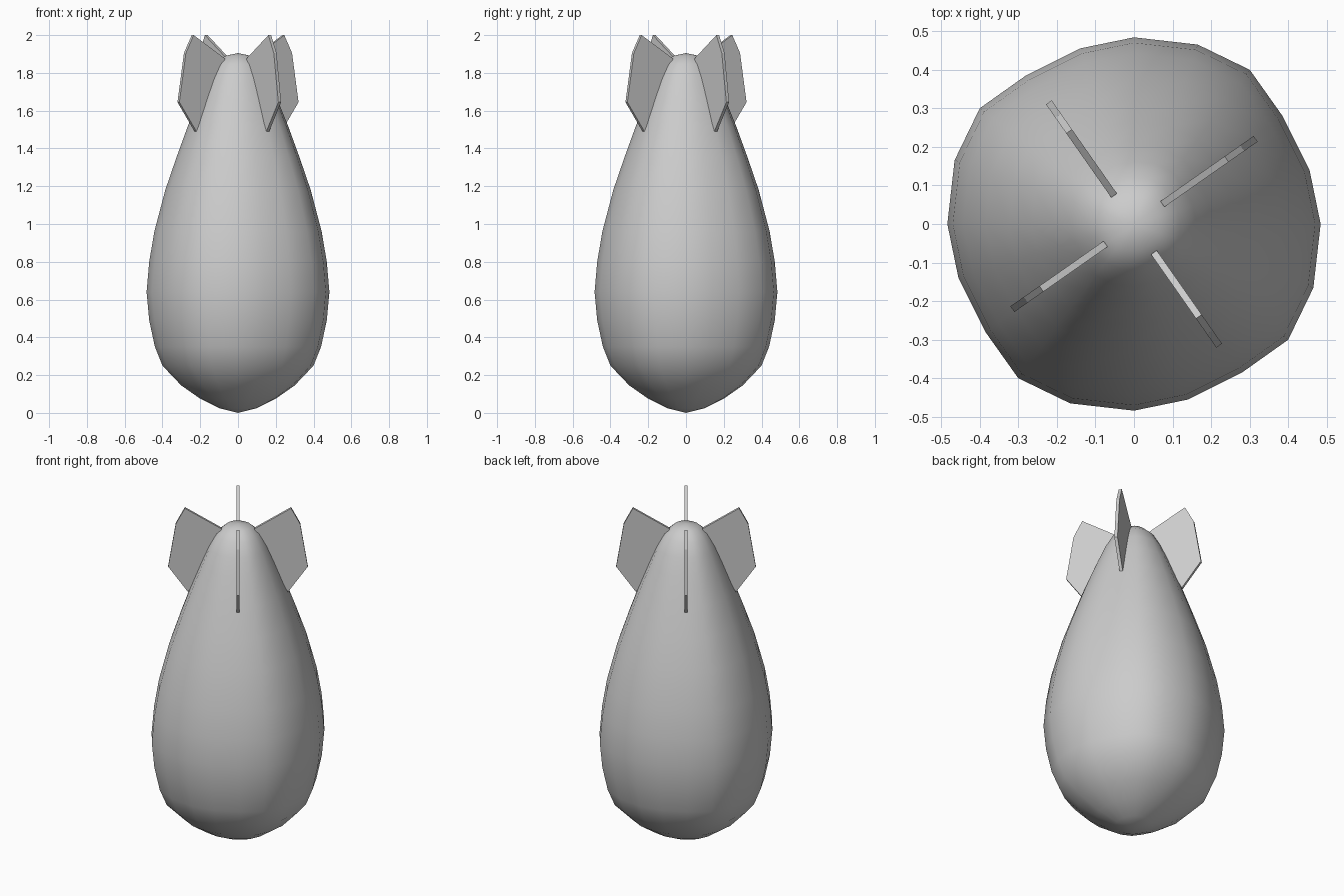
import bpy, bmesh
from math import cos, sin, radians

if "Cube" in bpy.data.objects:
    bpy.data.objects.remove(bpy.data.objects["Cube"])


def make_object(name, bm):
    bmesh.ops.recalc_face_normals(bm, faces=bm.faces)
    mesh = bpy.data.meshes.new(name)
    bm.to_mesh(mesh)
    bm.free()
    obj = bpy.data.objects.new(name, mesh)
    bpy.context.collection.objects.link(obj)
    return obj


# Body: lathed profile (radius, z) with a slightly uneven 20-sided outline
profile = [(0.10, 0.025), (0.20, 0.075), (0.30, 0.145), (0.40, 0.25), (0.44, 0.35),
           (0.47, 0.49), (0.484, 0.64), (0.47, 0.80), (0.443, 0.96), (0.385, 1.18),
           (0.325, 1.355), (0.265, 1.52), (0.205, 1.67), (0.162, 1.77),
           (0.12, 1.845), (0.07, 1.89)]
quarter = [(0, 1.0), (17.1, 0.984), (36.0, 0.984), (53.1, 1.033), (70.4, 1.02)]
outline = [(radians(a + 90 * q), k) for q in range(4) for a, k in quarter]
n = len(outline)

bm = bmesh.new()
rings = [[bm.verts.new((r * k * cos(a), r * k * sin(a), z)) for a, k in outline]
         for r, z in profile]
for low, high in zip(rings, rings[1:]):
    for i in range(n):
        j = (i + 1) % n
        bm.faces.new((low[i], low[j], high[j], high[i]))
nose = bm.verts.new((0, 0, 0))
tail = bm.verts.new((0, 0, 1.905))
for i in range(n):
    j = (i + 1) % n
    bm.faces.new((nose, rings[0][j], rings[0][i]))
    bm.faces.new((tail, rings[-1][i], rings[-1][j]))
body = make_object("bomb_body", bm)
for p in body.data.polygons:
    p.use_smooth = True

# Four tail fins: flat plates set diagonally around the tail
fin_shape = [(0.09, 1.875), (0.293, 2.0), (0.343, 1.905), (0.385, 1.645),
             (0.275, 1.49), (0.18, 1.68)]
for f in range(4):
    a = radians(35 + 90 * f)
    bm = bmesh.new()
    sides = []
    for t in (-0.009, 0.009):
        sides.append([bm.verts.new((r * cos(a) - t * sin(a), r * sin(a) + t * cos(a), z))
                      for r, z in fin_shape])
        bm.faces.new(sides[-1])
    for i in range(len(fin_shape)):
        j = (i + 1) % len(fin_shape)
        bm.faces.new((sides[0][i], sides[0][j], sides[1][j], sides[1][i]))
    make_object(f"tail_fin_{f + 1}", bm)
